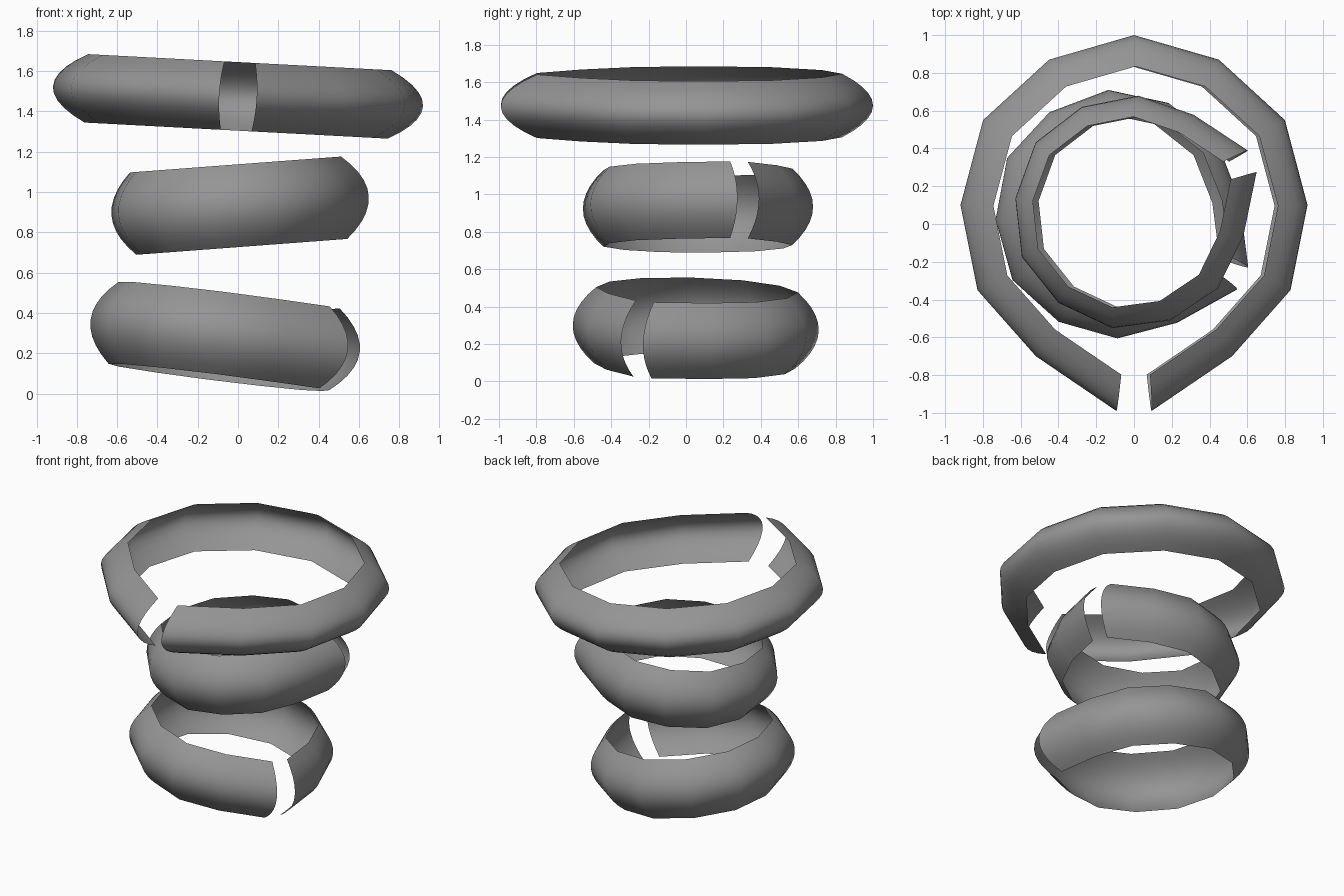
import bpy
import bmesh
from math import radians
from mathutils import Matrix, Vector

if "Cube" in bpy.data.objects:
    bpy.data.objects.remove(bpy.data.objects["Cube"])

grey = bpy.data.materials.new("plain grey")
grey.use_nodes = True
colour = (0.3, 0.3, 0.3, 1)
grey.diffuse_color = colour
grey.node_tree.nodes["Principled BSDF"].inputs["Base Color"].default_value = colour

# Half outline of an open band, from the back to the gap at the front
HALF = [(0, 0.92), (0.45, 0.79), (0.8, 0.47), (0.92, 0.02),
        (0.83, -0.43), (0.52, -0.78), (0.093, -1.07)]
OUTLINE = [(-x, y) for x, y in reversed(HALF[1:])] + HALF
STRIPS = 10
PINCH = 0.18


def band(name, centre, scale, half_height, turn, slope_x, slope_y):
    """Open loop with a bulging wall, turned about z and then tilted."""
    bm = bmesh.new()
    rows = []
    for i in range(STRIPS + 1):
        t = 2 * i / STRIPS - 1
        r = scale * (1 - PINCH * t * t)
        rows.append([bm.verts.new((x * r, y * r, t * half_height))
                     for x, y in OUTLINE])
    for low, high in zip(rows, rows[1:]):
        for j in range(len(OUTLINE) - 1):
            face = bm.faces.new((low[j + 1], low[j], high[j], high[j + 1]))
            face.smooth = True
    tilt = Matrix.Rotation(-slope_x, 4, 'Y') @ Matrix.Rotation(slope_y, 4, 'X')
    spin = Matrix.Rotation(radians(turn), 4, 'Z')
    bm.transform(Matrix.Translation(Vector(centre)) @ tilt @ spin)
    bm.normal_update()
    mesh = bpy.data.meshes.new(name)
    bm.to_mesh(mesh)
    bm.free()
    mesh.materials.append(grey)
    obj = bpy.data.objects.new(name, mesh)
    bpy.context.collection.objects.link(obj)


# Three stacked bands, each with its gap facing a different way
band("top_band", (0, 0.08, 1.475), 1.0, 0.17, 0, -0.053, 0)
band("middle_band", (-0.03, 0.06, 0.93), 0.665, 0.205, 112.5, 0.075, 0)
band("bottom_band", (-0.095, 0.055, 0.285), 0.707, 0.205, 63, -0.125, -0.03)
